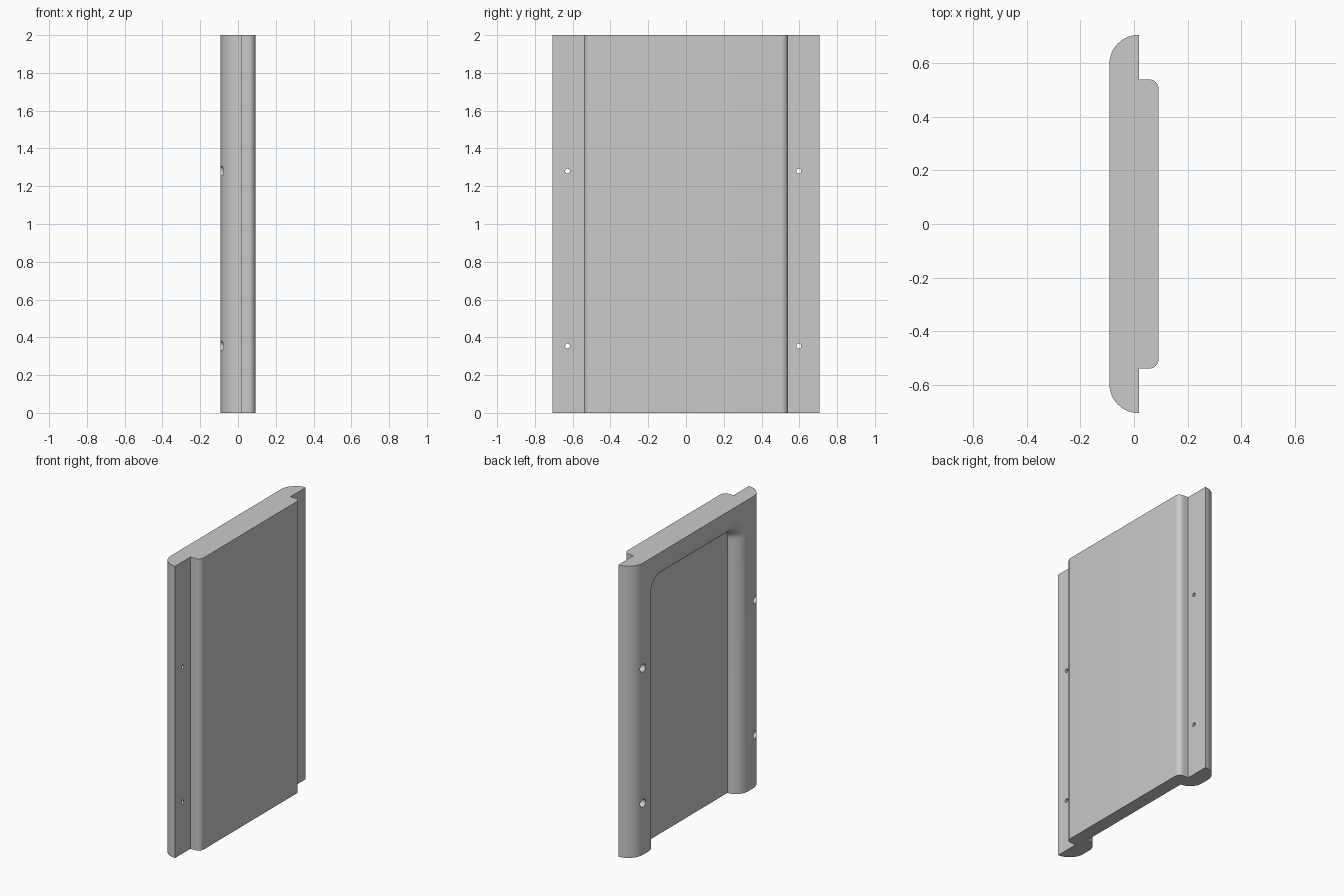
import bpy, bmesh, math

cube = bpy.data.objects.get("Cube")
if cube:
    bpy.data.objects.remove(cube, do_unlink=True)

BACK, STEP, FACE = -0.092, 0.018, 0.092   # panel layers along x
HALF, INNER, HEIGHT = 0.707, 0.541, 2.0
R = STEP - BACK                           # outer edge rounding
FLOOR = 0.0                               # recess floor
LIP = FLOOR - BACK                        # recess edge rounding

grey = bpy.data.materials.new("grey")
grey.use_nodes = True
grey.diffuse_color = (0.59, 0.59, 0.59, 1)
grey.node_tree.nodes["Principled BSDF"].inputs["Base Color"].default_value = (0.59, 0.59, 0.59, 1)


def arc(cx, cy, r, start, end, n):
    angles = [math.radians(start + (end - start) * i / n) for i in range(n + 1)]
    return [(cx + r * math.cos(a), cy + r * math.sin(a)) for a in angles]


def loft(name, rings):
    """Capped skin over rings with equal point counts."""
    bm = bmesh.new()
    loops = [[bm.verts.new(p) for p in ring] for ring in rings]
    for a, b in zip(loops, loops[1:]):
        for i in range(len(a)):
            j = (i + 1) % len(a)
            bm.faces.new((a[i], a[j], b[j], b[i]))
    bm.faces.new(loops[0][::-1])
    bm.faces.new(loops[-1])
    bmesh.ops.recalc_face_normals(bm, faces=bm.faces)
    mesh = bpy.data.meshes.new(name)
    bm.to_mesh(mesh)
    bm.free()
    obj = bpy.data.objects.new(name, mesh)
    bpy.context.collection.objects.link(obj)
    mesh.materials.append(grey)
    return obj


# Panel: stepped profile with rounded edges, extruded upwards
c = 0.037
half = arc(FACE - c, INNER - c, c, 0, 90, 8) + [(STEP, INNER)]
half += arc(STEP, HALF - R, R, 90, 180, 20)
profile = half + [(x, -y) for x, y in reversed(half)]
panel = loft("door_panel", [[(x, y, z) for x, y in profile] for z in (0, HEIGHT)])


# Recess cutter: open at the bottom, rounded lip following the frame
def recess_ring(x, spread):
    corner = 0.07 + spread
    w, top = INNER - LIP + spread, HEIGHT - 2 * LIP + spread
    pts = [(w, -0.2)] + arc(w - corner, top - corner, corner, 0, 90, 12)
    pts += arc(corner - w, top - corner, corner, 90, 180, 12) + [(-w, -0.2)]
    return [(x, y, z) for y, z in pts]


lip = arc(FLOOR, LIP, LIP, 270, 180, 16)
rings = [recess_ring(x, spread) for x, spread in lip] + [recess_ring(BACK - 0.1, LIP)]
cutters = [loft("recess_cutter", rings)]

# Counterbored screw hole cutters through both edge flanges
for y in (-0.627, 0.597):
    for z in (0.354, 1.28):
        steps = [(-0.3, 0.027), (-0.03, 0.027), (-0.03, 0.013), (0.3, 0.013)]
        cutters.append(loft("hole_cutter", [[(x, a, b) for a, b in arc(y, z, r, 0, 345, 23)]
                                            for x, r in steps]))

for cutter in cutters:
    cutter.hide_render = True
    mod = panel.modifiers.new("cut", 'BOOLEAN')
    mod.operation, mod.solver, mod.object = 'DIFFERENCE', 'EXACT', cutter

# Apply the cuts and remove the helpers
bpy.context.view_layer.update()
deps = bpy.context.evaluated_depsgraph_get()
result = bpy.data.meshes.new_from_object(panel.evaluated_get(deps))
panel.modifiers.clear()
panel.data = result
for cutter in cutters:
    bpy.data.objects.remove(cutter, do_unlink=True)

bpy.ops.object.select_all(action='DESELECT')
panel.select_set(True)
bpy.context.view_layer.objects.active = panel
bpy.ops.object.shade_smooth_by_angle(angle=math.radians(30))
